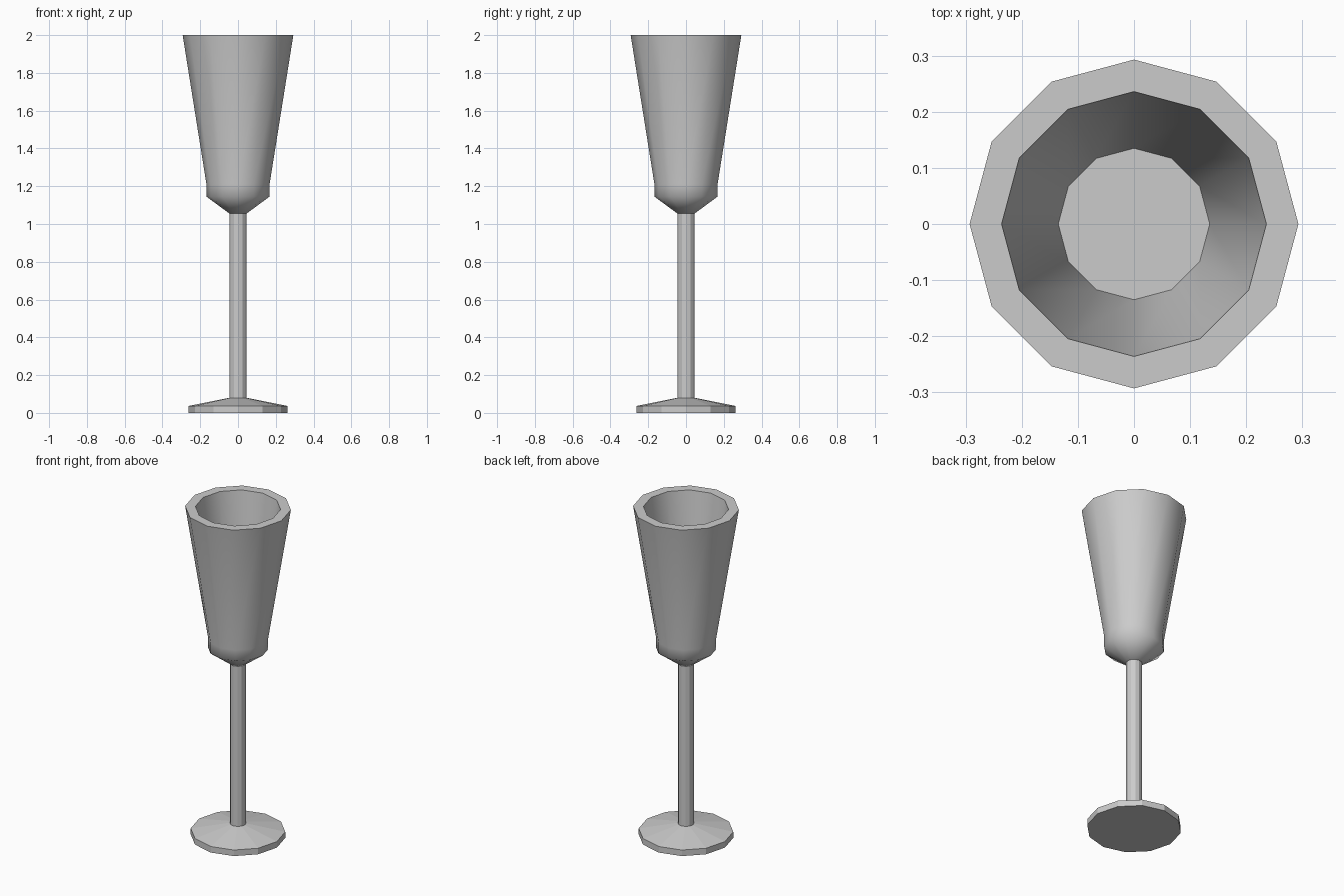
import bpy
import bmesh
from math import cos, sin, radians, tau

cube = bpy.data.objects.get("Cube")
if cube:
    bpy.data.objects.remove(cube, do_unlink=True)

SIDES = 12

grey = bpy.data.materials.new("light_grey")
grey.use_nodes = True
colour = (0.6, 0.6, 0.6, 1)
grey.diffuse_color = colour
grey.node_tree.nodes["Principled BSDF"].inputs["Base Color"].default_value = colour


def turned(name, profile, smooth_angle=None):
    """Turn a (radius, height) profile about z and cap both ends."""
    bm = bmesh.new()
    rings = [[bm.verts.new((r * cos(tau * i / SIDES), r * sin(tau * i / SIDES), z))
              for i in range(SIDES)] for r, z in profile]
    for low, high in zip(rings, rings[1:]):
        for i in range(SIDES):
            j = (i + 1) % SIDES
            bm.faces.new((low[i], low[j], high[j], high[i]))
    bm.faces.new(rings[0][::-1])
    bm.faces.new(rings[-1])
    mesh = bpy.data.meshes.new(name)
    bm.to_mesh(mesh)
    bm.free()
    mesh.materials.append(grey)
    obj = bpy.data.objects.new(name, mesh)
    bpy.context.collection.objects.link(obj)
    if smooth_angle:
        bpy.ops.object.select_all(action='DESELECT')
        obj.select_set(True)
        bpy.context.view_layer.objects.active = obj
        bpy.ops.object.shade_smooth_by_angle(angle=radians(smooth_angle))
    return obj


# Flat faceted foot with a shallow conical top
turned("foot", [(0.262, 0), (0.262, 0.037), (0.045, 0.08)])

# Slim faceted stem
turned("stem", [(0.045, 0.08), (0.045, 1.055)])

# Smooth hollow bowl: outside upward, over the thick rim, then inside down to the floor
turned("bowl", [(0.045, 1.055), (0.167, 1.145), (0.167, 1.21), (0.293, 2),
                (0.236, 2), (0.135, 1.21)], smooth_angle=65)
